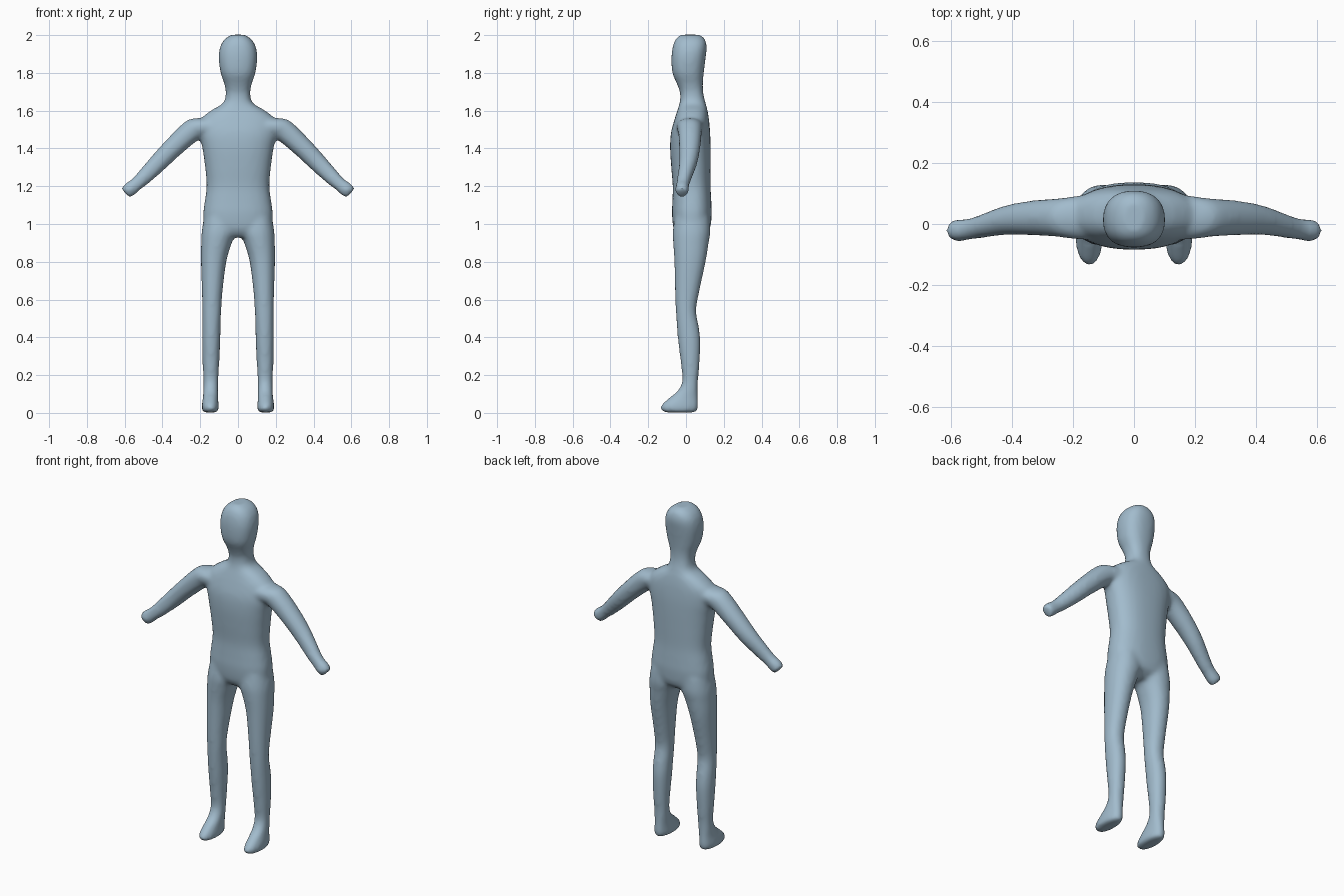
import bpy, bmesh, math
from mathutils import Vector

cube = bpy.data.objects.get("Cube")
if cube:
    bpy.data.objects.remove(cube, do_unlink=True)

SIDES = 40      # points around each cross-section
STEPS = 5       # in-between sections per span
INFLATE = 0.004  # makes up for the shrinkage of the final smoothing


def spline(stations):
    """Catmull-Rom interpolation through a list of equal-length tuples."""
    result = []
    last = len(stations) - 1
    for i in range(last):
        p0, p1 = stations[max(i - 1, 0)], stations[i]
        p2, p3 = stations[i + 1], stations[min(i + 2, last)]
        for k in range(STEPS):
            t = k / STEPS
            result.append([
                b + t / 2 * (c - a + t * (2 * a - 5 * b + 4 * c - d + t * (3 * (b - c) + d - a)))
                for a, b, c, d in zip(p0, p1, p2, p3)])
    result.append(list(stations[last]))
    return result


def loft(bm, sections, u, v, power):
    """Skin closed superellipse sections given as (centre, half_u, half_v)."""
    rings = []
    for centre, half_u, half_v in sections:
        ring = []
        for k in range(SIDES):
            angle = math.tau * k / SIDES
            c, s = math.cos(angle), math.sin(angle)
            pu = math.copysign(abs(c) ** (2 / power), c) * (half_u + INFLATE)
            pv = math.copysign(abs(s) ** (2 / power), s) * (half_v + INFLATE)
            ring.append(bm.verts.new(centre + u * pu + v * pv))
        rings.append(ring)
    for low, high in zip(rings, rings[1:]):
        for k in range(SIDES):
            n = (k + 1) % SIDES
            bm.faces.new((low[k], low[n], high[n], high[k]))
    bm.faces.new(rings[0])
    bm.faces.new(rings[-1])


def upright(bm, stations, side=1, power=2.0):
    """Loft along z from (z, x_min, x_max, y_front, y_back)."""
    sections = [(Vector((side * (x0 + x1) / 2, (y0 + y1) / 2, z)), (x1 - x0) / 2, (y1 - y0) / 2)
                for z, x0, x1, y0, y1 in spline(stations)]
    loft(bm, sections, Vector((1, 0, 0)), Vector((0, 1, 0)), power)


def slanted(bm, stations, side):
    """Loft down the arm from (x, z, half_thickness, y_front, y_back)."""
    sections = [(Vector((side * x, (y0 + y1) / 2, z)), r, (y1 - y0) / 2)
                for x, z, r, y0, y1 in spline(stations)]
    loft(bm, sections, Vector((side * 0.69, 0, 0.73)), Vector((0, 1, 0)), 2.1)


# Torso, neck and head: z, half width, front, back
trunk = [
    (0.93, 0.10, -0.03, 0.07), (0.97, 0.17, -0.06, 0.12), (1.05, 0.18, -0.07, 0.132),
    (1.12, 0.172, -0.068, 0.13), (1.2, 0.162, -0.066, 0.126), (1.3, 0.17, -0.074, 0.126),
    (1.4, 0.184, -0.08, 0.126), (1.48, 0.2, -0.076, 0.124), (1.55, 0.195, -0.058, 0.118),
    (1.6, 0.14, -0.042, 0.11), (1.64, 0.075, -0.03, 0.1), (1.69, 0.061, -0.027, 0.088),
    (1.74, 0.068, -0.043, 0.085), (1.8, 0.088, -0.068, 0.09), (1.88, 0.098, -0.073, 0.1),
    (1.94, 0.09, -0.066, 0.106), (1.98, 0.065, -0.05, 0.095), (2.002, 0.03, -0.025, 0.07)]

# Leg and foot: z, inner x, outer x, front, back
leg = [
    (0.002, 0.115, 0.18, -0.11, 0.048), (0.02, 0.105, 0.188, -0.132, 0.06),
    (0.045, 0.107, 0.187, -0.124, 0.062), (0.08, 0.109, 0.182, -0.085, 0.06),
    (0.12, 0.109, 0.18, -0.038, 0.059), (0.17, 0.108, 0.179, -0.016, 0.06),
    (0.25, 0.104, 0.183, -0.022, 0.067), (0.37, 0.098, 0.186, -0.037, 0.073),
    (0.45, 0.096, 0.186, -0.044, 0.065), (0.54, 0.093, 0.185, -0.05, 0.05),
    (0.64, 0.086, 0.187, -0.054, 0.066), (0.8, 0.066, 0.192, -0.058, 0.1),
    (0.9, 0.037, 0.191, -0.064, 0.116), (0.96, 0.015, 0.188, -0.066, 0.125),
    (1.04, 0.02, 0.175, -0.055, 0.12)]

# Arm and hand: x, z, half thickness, front, back
arm = [
    (0.14, 1.515, 0.06, -0.05, 0.095), (0.2, 1.51, 0.061, -0.045, 0.086),
    (0.25, 1.489, 0.056, -0.038, 0.08), (0.34, 1.408, 0.05, -0.033, 0.072),
    (0.42, 1.327, 0.045, -0.032, 0.056), (0.5, 1.246, 0.037, -0.042, 0.026),
    (0.54, 1.21, 0.032, -0.048, 0.014), (0.575, 1.182, 0.035, -0.053, 0.011),
    (0.596, 1.163, 0.028, -0.047, 0.006)]

bm = bmesh.new()
upright(bm, [(z, -w, w, y0, y1) for z, w, y0, y1 in trunk], power=2.4)
for side in (-1, 1):
    upright(bm, leg, side, power=2.15)
    slanted(bm, arm, side)
bmesh.ops.recalc_face_normals(bm, faces=bm.faces)

mesh = bpy.data.meshes.new("body")
bm.to_mesh(mesh)
bm.free()
body = bpy.data.objects.new("body", mesh)
bpy.context.collection.objects.link(body)

# Fuse the parts into one skin and soften the joints
fuse = body.modifiers.new("fuse", 'REMESH')
fuse.mode = 'VOXEL'
fuse.voxel_size = 0.011
fuse.use_smooth_shade = True
soften = body.modifiers.new("soften", 'SMOOTH')
soften.factor = 0.5
soften.iterations = 10

# Single skin colour
skin = bpy.data.materials.new("pale_blue_grey")
skin.use_nodes = True
colour = (0.36, 0.50, 0.61, 1.0)
skin.diffuse_color = colour
skin.node_tree.nodes["Principled BSDF"].inputs["Base Color"].default_value = colour
mesh.materials.append(skin)
for face in mesh.polygons:
    face.use_smooth = True
